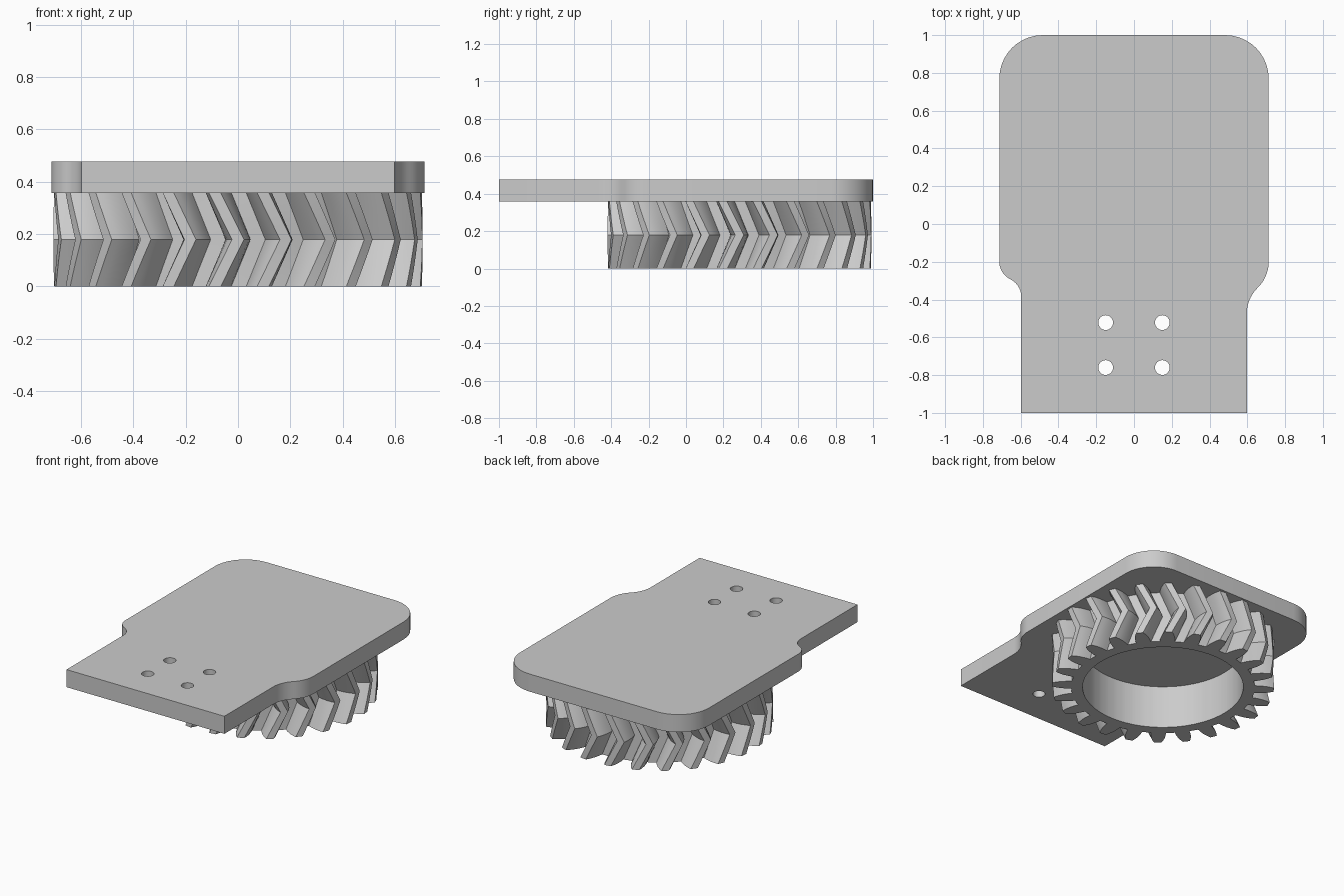
import bpy
import bmesh
from math import sin, cos, pi, radians, atan

cube = bpy.data.objects.get("Cube")
if cube:
    bpy.data.objects.remove(cube, do_unlink=True)

grey = bpy.data.materials.new("plain_grey")
grey.use_nodes = True
colour = (0.6, 0.6, 0.6, 1)
grey.diffuse_color = colour
grey.node_tree.nodes["Principled BSDF"].inputs["Base Color"].default_value = colour


def make_object(name, bm):
    bmesh.ops.recalc_face_normals(bm, faces=bm.faces)
    mesh = bpy.data.meshes.new(name)
    bm.to_mesh(mesh)
    bm.free()
    mesh.materials.append(grey)
    obj = bpy.data.objects.new(name, mesh)
    bpy.context.collection.objects.link(obj)
    return obj


def smooth(obj, degrees):
    bpy.ops.object.select_all(action="DESELECT")
    obj.select_set(True)
    bpy.context.view_layer.objects.active = obj
    bpy.ops.object.shade_smooth_by_angle(angle=radians(degrees))


# Mounting plate outline
WIDE, NARROW, CORNER = 0.713, 0.597, 0.23
SHOULDER = -0.2
PLATE_Z, PLATE_TOP = 0.357, 0.477


def side_outline(drop, steps=10):
    """Right-hand half outline from the front end to the back edge."""
    step_in = WIDE - NARROW
    sweep = 2 * atan(step_in / drop)
    radius = drop / (2 * sin(sweep))
    pts = [(NARROW, -1)]
    # Concave arc, then convex arc, of the shoulder
    for i in range(steps + 1):
        a = sweep * i / steps
        pts.append((NARROW + radius * (1 - cos(a)),
                    SHOULDER - drop + radius * sin(a)))
    for i in range(steps - 1, -1, -1):
        a = sweep * i / steps
        pts.append((WIDE - radius * (1 - cos(a)), SHOULDER - radius * sin(a)))
    # Rounded back corner
    for i in range(steps + 1):
        a = pi / 2 * i / steps
        pts.append((WIDE - CORNER * (1 - cos(a)), 1 - CORNER * (1 - sin(a))))
    return pts


right_half = side_outline(0.275)
left_half = [(-x, y) for x, y in reversed(side_outline(0.185))]
bm = bmesh.new()
base = bm.faces.new([bm.verts.new((x, y, PLATE_Z)) for x, y in right_half + left_half])
extruded = bmesh.ops.extrude_face_region(bm, geom=[base], use_keep_orig=True)
top = [v for v in extruded["geom"] if isinstance(v, bmesh.types.BMVert)]
bmesh.ops.translate(bm, verts=top, vec=(0, 0, PLATE_TOP - PLATE_Z))
plate = make_object("mounting_plate", bm)

# Four screw holes
bm = bmesh.new()
for x in (-0.15, 0.15):
    for y in (-0.522, -0.76):
        hole = bmesh.ops.create_cone(bm, cap_ends=True, segments=32,
                                     radius1=0.039, radius2=0.039, depth=0.4)
        bmesh.ops.translate(bm, verts=hole["verts"], vec=(x, y, 0.42))
cutter = make_object("hole_cutter", bm)
cutter.hide_render = True
cut = plate.modifiers.new("screw_holes", "BOOLEAN")
cut.operation = "DIFFERENCE"
cut.solver = "EXACT"
cut.object = cutter
bpy.context.view_layer.objects.active = plate
bpy.ops.object.modifier_apply(modifier=cut.name)
bpy.data.objects.remove(cutter, do_unlink=True)
smooth(plate, 30)

# Herringbone gear with a blind bore open at the bottom
TEETH, CENTRE_Y, BORE, BORE_DEPTH = 24, 0.286, 0.51, 0.297
HEIGHT, TWIST, LAYERS = PLATE_Z, radians(7.2), 8
# Tooth flank as radius and half angle in degrees
flank = [(0.583, 4.7), (0.612, 4.4), (0.65, 3.7), (0.68, 2.8), (0.705, 1.85)]
tooth = [(r, -a) for r, a in flank] + [(r, a) for r, a in reversed(flank)]
profile = [(r, 2 * pi * t / TEETH + radians(a)) for t in range(TEETH) for r, a in tooth]

bm = bmesh.new()


def ring(points, z, turn):
    return [bm.verts.new((r * cos(a + turn), CENTRE_Y + r * sin(a + turn), z))
            for r, a in points]


def bridge(one, two):
    for i in range(len(one)):
        bm.faces.new((one[i - 1], one[i], two[i], two[i - 1]))


# Teeth line up with the axes at mid height and lag at both ends
outer = []
for layer in range(LAYERS + 1):
    f = layer / LAYERS
    outer.append(ring(profile, HEIGHT * f, -TWIST * abs(2 * f - 1)))
bore = [ring([(BORE, a) for r, a in profile], z, -TWIST) for z in (BORE_DEPTH, 0)]
loops = bore + outer
for lower, upper in zip(loops, loops[1:]):
    bridge(lower, upper)
bm.faces.new(bore[0])
bm.faces.new(outer[-1])
gear = make_object("herringbone_gear", bm)
smooth(gear, 25)
